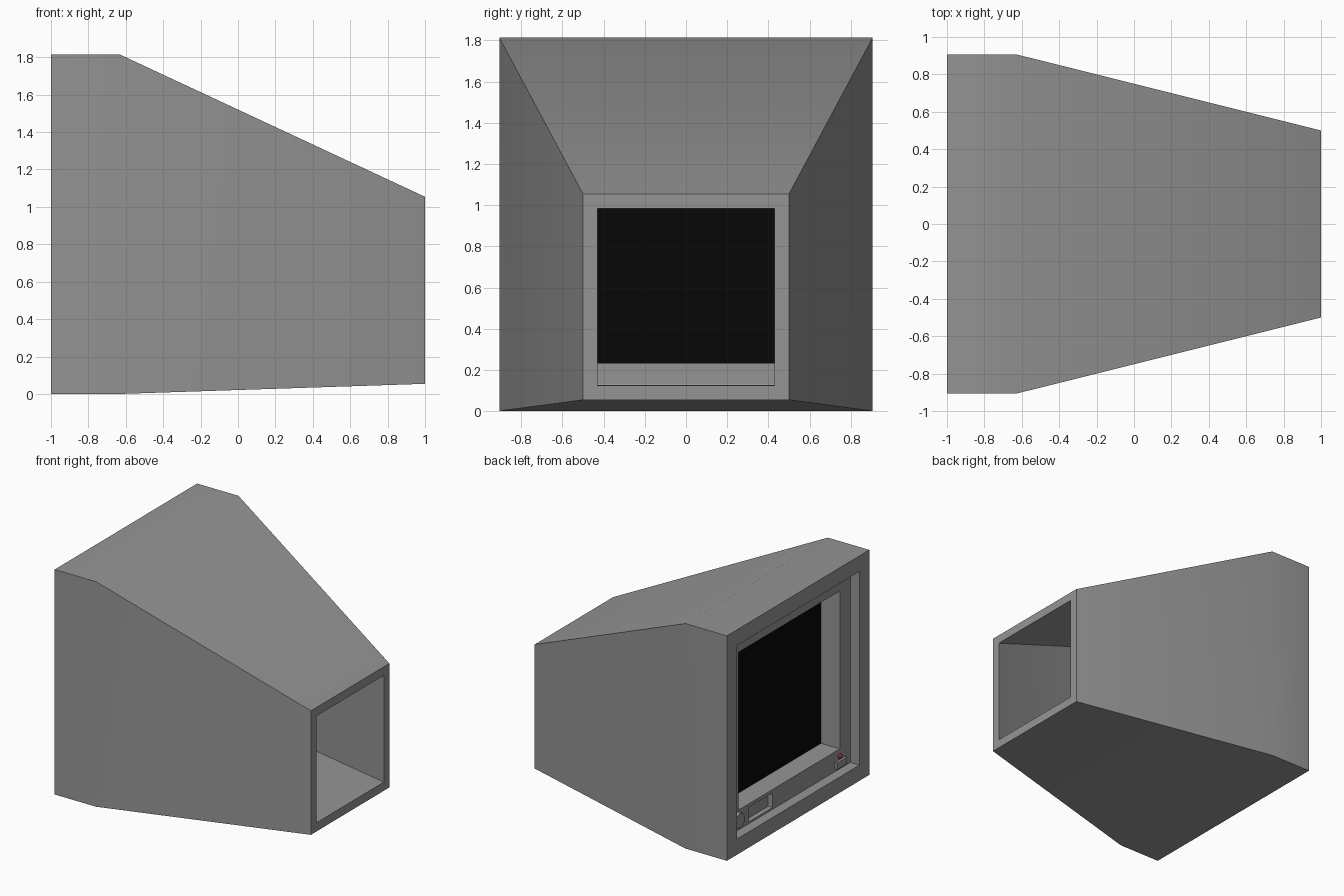
import bpy, bmesh, math
from mathutils import Matrix

if "Cube" in bpy.data.objects:
    bpy.data.objects.remove(bpy.data.objects["Cube"])


def material(name, color):
    m = bpy.data.materials.new(name)
    m.diffuse_color = color
    m.use_nodes = True
    m.node_tree.nodes["Principled BSDF"].inputs["Base Color"].default_value = m.diffuse_color
    return m


grey = material("dark_grey", (0.30, 0.30, 0.30, 1))
black = material("screen_black", (0.002, 0.002, 0.002, 1))
red = material("lamp_red", (0.35, 0.02, 0.012, 1))


def finish(name, bm, mat=grey, smooth=None):
    bmesh.ops.recalc_face_normals(bm, faces=bm.faces)
    me = bpy.data.meshes.new(name)
    bm.to_mesh(me)
    bm.free()
    if smooth:
        me.shade_smooth()
        me.set_sharp_from_angle(angle=math.radians(smooth))
    ob = bpy.data.objects.new(name, me)
    bpy.context.collection.objects.link(ob)
    me.materials.append(mat)
    return ob


def box(name, x, y, z, mat=grey):
    bm = bmesh.new()
    mid = [(a + b) / 2 for a, b in (x, y, z)]
    size = [b - a for a, b in (x, y, z)]
    bmesh.ops.create_cube(bm, size=1, matrix=Matrix.Translation(mid) @ Matrix.Diagonal((*size, 1)))
    return finish(name, bm, mat)


def cut(ob, cutter):
    mod = ob.modifiers.new("cut", "BOOLEAN")
    mod.operation, mod.object, mod.solver = "DIFFERENCE", cutter, "EXACT"
    bpy.context.view_layer.objects.active = ob
    bpy.ops.object.modifier_apply(modifier=mod.name)
    bpy.data.objects.remove(cutter)


def disc(name, x0, x1, y, z, r0, r1, sides=24):
    # round part with its axis along x
    bm = bmesh.new()
    m = Matrix.Translation(((x0 + x1) / 2, y, z)) @ Matrix.Rotation(-math.pi / 2, 4, "Y")
    bmesh.ops.create_cone(bm, cap_ends=True, segments=sides, radius1=r0, radius2=r1,
                          depth=abs(x1 - x0), matrix=m)
    return finish(name, bm, grey, 30)


# Hollow tapered shell, open at both ends: (x, half size, centre height)
sections = [(-1, 0.907, 0.907), (-0.63, 0.907, 0.907), (1, 0.5, 0.554)]
loop = [(s, 1.0) for s in sections] + [(s, 0.86) for s in reversed(sections)]
bm = bmesh.new()
rings = [[bm.verts.new((x, sy * h * k, c + sz * h * k))
          for sy, sz in ((-1, -1), (1, -1), (1, 1), (-1, 1))] for (x, h, c), k in loop]
for i, a in enumerate(rings):
    b = rings[(i + 1) % len(rings)]
    for j in range(4):
        n = (j + 1) % 4
        bm.faces.new((a[j], a[n], b[n], b[j]))
finish("shell", bm, grey, 30)

# Recessed bezel with picture opening and control tray
bezel = box("bezel", (-0.92, -0.75), (-0.779, 0.779), (0.128, 1.686))
cut(bezel, box("opening_cutter", (-1.1, -0.5), (-0.645, 0.645), (0.288, 1.56)))
cut(bezel, box("tray_cutter", (-1.0, -0.88), (0.21, 0.515), (0.142, 0.26)))

# Flat screen behind the bezel
box("screen", (-0.752, -0.745), (-0.70, 0.70), (0.23, 1.63), black)

# Controls along the bottom of the bezel
disc("knob", -0.915, -0.945, 0.66, 0.211, 0.065, 0.06)
box("power_button", (-0.94, -0.915), (-0.71, -0.58), (0.148, 0.203))
bm = bmesh.new()
bmesh.ops.create_uvsphere(bm, u_segments=16, v_segments=8, radius=0.02,
                          matrix=Matrix.Translation((-0.922, -0.642, 0.232)))
finish("power_lamp", bm, red, 60)
